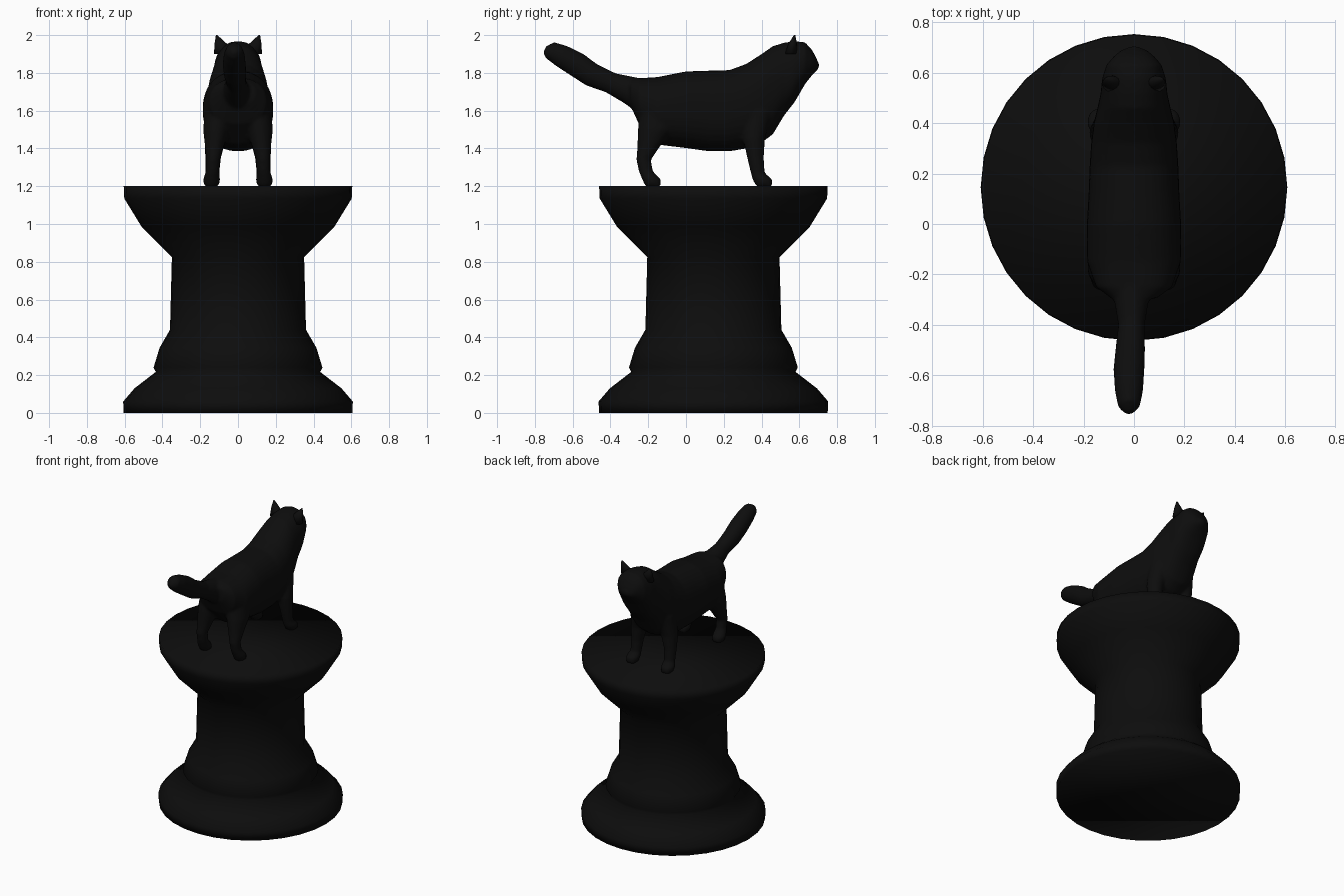
import bpy
import bmesh
import math
from mathutils import Vector

cube = bpy.data.objects.get("Cube")
if cube:
    bpy.data.objects.remove(cube, do_unlink=True)

black = bpy.data.materials.new("black")
black.use_nodes = True
colour = (0.004, 0.004, 0.004, 1)
black.diffuse_color = colour
black.node_tree.nodes["Principled BSDF"].inputs["Base Color"].default_value = colour

X, Y, Z = Vector((1, 0, 0)), Vector((0, 1, 0)), Vector((0, 0, 1))


def loft(bm, sections, u, v, sides=32, power=1.0):
    """Skin a closed tube over (centre, radius_u, radius_v) sections."""
    def bend(value):
        return math.copysign(abs(value) ** power, value)

    rings = []
    for centre, ru, rv in sections:
        ring = []
        for i in range(sides):
            a = math.tau * i / sides
            ring.append(bm.verts.new(Vector(centre) + u * ru * bend(math.cos(a))
                                     + v * rv * bend(math.sin(a))))
        rings.append(ring)
    faces = [bm.faces.new(rings[0]), bm.faces.new(rings[-1][::-1])]
    for low, high in zip(rings, rings[1:]):
        for i in range(sides):
            j = (i + 1) % sides
            faces.append(bm.faces.new((low[i], high[i], high[j], low[j])))
    bmesh.ops.recalc_face_normals(bm, faces=faces)


def finish(bm, name):
    """Turn a bmesh into a smooth black object."""
    mesh = bpy.data.meshes.new(name)
    for face in bm.faces:
        face.smooth = True
    bm.to_mesh(mesh)
    bm.free()
    mesh.materials.append(black)
    obj = bpy.data.objects.new(name, mesh)
    bpy.context.collection.objects.link(obj)
    return obj


# Pedestal: turned profile of (radius, height)
profile = [(.605, 0), (.608, .06), (.548, .13), (.435, .217), (.447, .24),
           (.415, .345), (.36, .44), (.35, .825), (.51, .985), (.602, 1.135),
           (.605, 1.2)]
bm = bmesh.new()
loft(bm, [((0, .145, z), r, r) for r, z in profile], X, Y)
finish(bm, "pedestal")

# Trunk, neck and head: (y, top, bottom, half width)
trunk = [(-.295, 1.76, 1.63, .09), (-.25, 1.772, 1.53, .15),
         (-.15, 1.778, 1.42, .186), (0, 1.808, 1.402, .187),
         (.12, 1.812, 1.385, .18), (.23, 1.815, 1.385, .176),
         (.32, 1.848, 1.4, .17), (.4, 1.9, 1.43, .16),
         (.46, 1.942, 1.475, .145), (.52, 1.96, 1.575, .132),
         (.575, 1.968, 1.645, .127), (.63, 1.962, 1.74, .11),
         (.665, 1.925, 1.785, .08), (.69, 1.88, 1.81, .05)]
bm = bmesh.new()
loft(bm, [((0, y, (t + b) / 2), w, (t - b) / 2) for y, t, b, w in trunk],
     X, Z, power=.88)

# Muzzle
muzzle = bmesh.ops.create_uvsphere(bm, u_segments=16, v_segments=10, radius=1)["verts"]
for vert in muzzle:
    vert.co = Vector((0, .66, 1.84)) + Vector((vert.co.x * .055, vert.co.y * .046, vert.co.z * .04))

# Tail: (x, y, z, radius)
tail = [(-.02, -.748, 1.925, .02), (-.02, -.72, 1.92, .048),
        (-.02, -.66, 1.89, .061), (-.02, -.575, 1.842, .067),
        (-.015, -.5, 1.79, .064), (-.01, -.4, 1.748, .057),
        (-.01, -.3, 1.71, .075), (0, -.2, 1.67, .1)]
loft(bm, [((x, y, z), r * .92, r) for x, y, z, r in tail],
     X, Vector((0, .45, .89)), sides=20)

# Legs: (x, y, z, half width, half depth), mirrored
hind = [(.09, -.14, 1.66, .08, .1), (.115, -.16, 1.5, .07, .095),
        (.125, -.198, 1.41, .05, .06), (.132, -.224, 1.34, .037, .039),
        (.135, -.213, 1.28, .036, .037), (.14, -.182, 1.235, .045, .05),
        (.14, -.173, 1.2, .038, .042)]
fore = [(.09, .38, 1.6, .075, .08), (.12, .36, 1.45, .057, .058),
        (.132, .368, 1.35, .042, .044), (.135, .38, 1.27, .037, .037),
        (.14, .405, 1.235, .046, .053), (.14, .415, 1.2, .038, .043)]
for side in (-1, 1):
    for leg in (hind, fore):
        loft(bm, [((side * x, y, z), w, d) for x, y, z, w, d in leg], X, Y, sides=20)

# Fuse the cat into one soft skin
cat = finish(bm, "cat_body")
skin = cat.modifiers.new("fuse", 'REMESH')
skin.mode = 'VOXEL'
skin.voxel_size = .01
skin.use_smooth_shade = True
soften = cat.modifiers.new("soften", 'SMOOTH')
soften.iterations = 4

# Ears: pointed lofts leaning outwards
for side, name in ((-1, "right_ear"), (1, "left_ear")):
    bm = bmesh.new()
    loft(bm, [((side * .075, .555, 1.9), .052, .035),
              ((side * .092, .565, 1.955), .032, .022),
              ((side * .113, .575, 2), .004, .004)], X, Y, sides=12)
    finish(bm, name)
